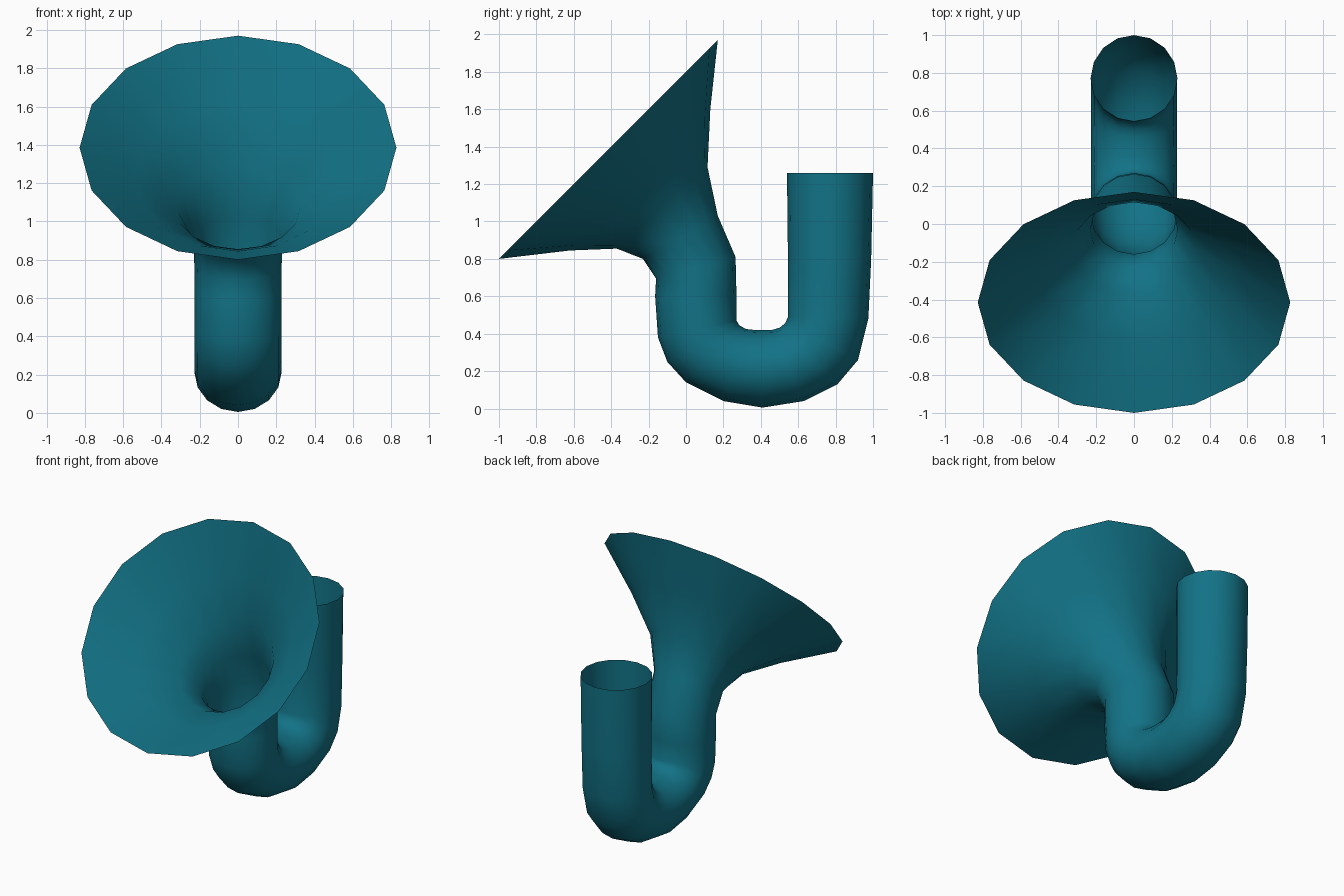
import bpy, bmesh, math
from mathutils import Vector

if "Cube" in bpy.data.objects:
    bpy.data.objects.remove(bpy.data.objects["Cube"])

SIDES = 16

# Each ring of the pipe: (outer y, outer z, inner y, inner z), ends of its diameter
RINGS = [
    (-1.00, 0.80, 0.17, 1.97),    # bell rim
    (-0.62, 0.845, 0.13, 1.60),
    (-0.37, 0.855, 0.115, 1.29),
    (-0.23, 0.80, 0.17, 1.03),    # throat
    (-0.16, 0.695, 0.265, 0.81),
    (-0.165, 0.60, 0.27, 0.60),
    (-0.15, 0.38, 0.27, 0.47),    # U bend
    (-0.10, 0.25, 0.285, 0.445),
    (0.00, 0.14, 0.32, 0.425),
    (0.20, 0.04, 0.365, 0.42),
    (0.41, 0.005, 0.41, 0.42),
    (0.63, 0.04, 0.46, 0.42),
    (0.81, 0.13, 0.50, 0.432),
    (0.92, 0.26, 0.53, 0.455),
    (0.975, 0.48, 0.545, 0.49),
    (0.99, 0.80, 0.545, 0.80),
    (1.00, 1.26, 0.54, 1.26),     # straight pipe end
]

bm = bmesh.new()
loops = []
for oy, oz, iy, iz in RINGS:
    outer, inner = Vector((0, oy, oz)), Vector((0, iy, iz))
    centre, arm = (outer + inner) / 2, (outer - inner) / 2
    width = max(arm.length, 0.228)
    loops.append([bm.verts.new(centre + arm * math.cos(a) + Vector((width * math.sin(a), 0, 0)))
                  for a in (2 * math.pi * i / SIDES for i in range(SIDES))])

# Skin between neighbouring rings, both ends left open
for a, b in zip(loops, loops[1:]):
    for i in range(SIDES):
        j = (i + 1) % SIDES
        f = bm.faces.new((a[i], b[i], b[j], a[j]))
        f.smooth = True

# Make the faces point out of the pipe
bm.normal_update()
end = next(f for f in loops[-1][0].link_faces)
if end.normal.y < 0:
    bmesh.ops.reverse_faces(bm, faces=bm.faces[:])

mesh = bpy.data.meshes.new("horn_pipe")
bm.to_mesh(mesh)
bm.free()
horn = bpy.data.objects.new("horn_pipe", mesh)
bpy.context.collection.objects.link(horn)

teal = bpy.data.materials.new("teal")
teal.diffuse_color = (0.006, 0.17, 0.24, 1)
teal.use_nodes = True
teal.node_tree.nodes["Principled BSDF"].inputs["Base Color"].default_value = teal.diffuse_color
mesh.materials.append(teal)
